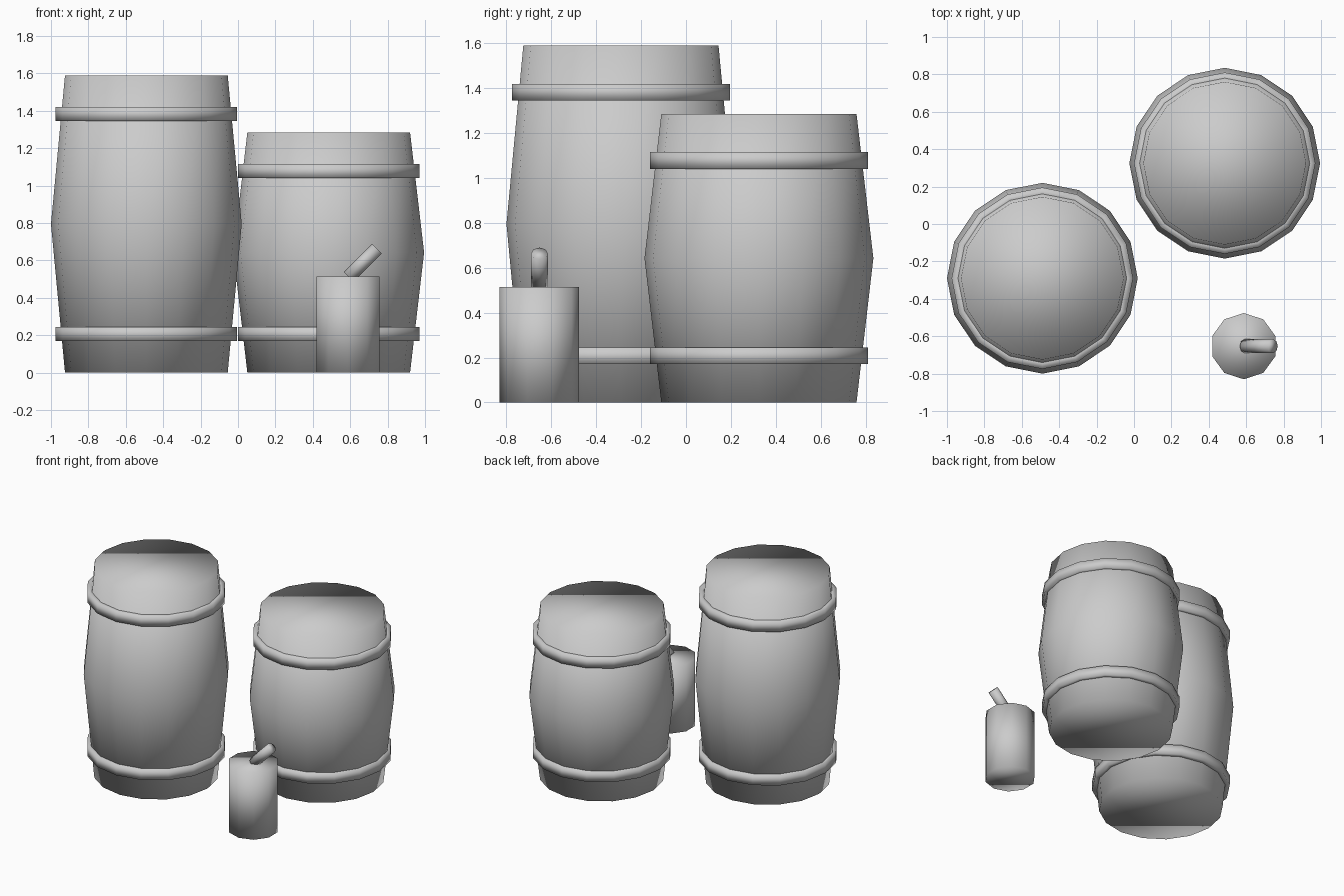
import bpy, bmesh
from math import sin, cos, pi
from mathutils import Matrix, Vector

cube = bpy.data.objects.get("Cube")
if cube:
    bpy.data.objects.remove(cube, do_unlink=True)

grey = bpy.data.materials.new("plain grey")
grey.use_nodes = True
colour = (0.6, 0.6, 0.6, 1)
grey.diffuse_color = colour
grey.node_tree.nodes["Principled BSDF"].inputs["Base Color"].default_value = colour


def turned(name, profile, sides, matrix, phase=0.0, ring=False):
    """Turn (radius, height) pairs about z; cap the ends, or close them into a ring."""
    bm = bmesh.new()
    loops = []
    for r, z in profile:
        angles = [phase + 2 * pi * i / sides for i in range(sides)]
        loops.append([bm.verts.new((r * cos(a), r * sin(a), z)) for a in angles])
    pairs = list(zip(loops, loops[1:]))
    if ring:
        pairs.append((loops[-1], loops[0]))
    else:
        bm.faces.new(loops[0][::-1])
        bm.faces.new(loops[-1])
    for low, high in pairs:
        for i in range(sides):
            j = (i + 1) % sides
            bm.faces.new((low[i], low[j], high[j], high[i]))
    bmesh.ops.recalc_face_normals(bm, faces=bm.faces)
    for f in bm.faces:
        f.smooth = True
    mesh = bpy.data.meshes.new(name)
    bm.to_mesh(mesh)
    bm.free()
    mesh.materials.append(grey)
    obj = bpy.data.objects.new(name, mesh)
    obj.matrix_world = matrix
    bpy.context.collection.objects.link(obj)
    return obj


END, BELLY, BAND = 0.435, 0.51, 0.485


def barrel(name, x, y, height):
    place = Matrix.Translation((x, y, 0))
    turned(name + "_body", [(END, 0), (BELLY, height / 2), (END, height)], 16, place)
    # Hoops sit the same distance from either end
    for part, z in (("lower", 0.17), ("upper", height - 0.245)):
        hoop = [(0.43, z), (BAND, z), (BAND, z + 0.075), (0.43, z + 0.075)]
        turned(f"{name}_{part}_hoop", hoop, 16, place, ring=True)


barrel("tall_barrel", -0.49, -0.29, 1.59)
barrel("short_barrel", 0.485, 0.325, 1.285)

# Small cup with a slanted straw
cup_radius = 0.177
turned("cup", [(cup_radius, 0), (cup_radius, 0.515)], 10,
       Matrix.Translation((0.587, -0.653, 0)), phase=pi / 2)

start, end = Vector((0.592, -0.653, 0.513)), Vector((0.741, -0.653, 0.665))
tilt = Matrix.Rotation(pi / 4, 4, 'Y')
turned("straw", [(0.0375, 0), (0.0375, (end - start).length)], 8,
       Matrix.Translation(start) @ tilt)
